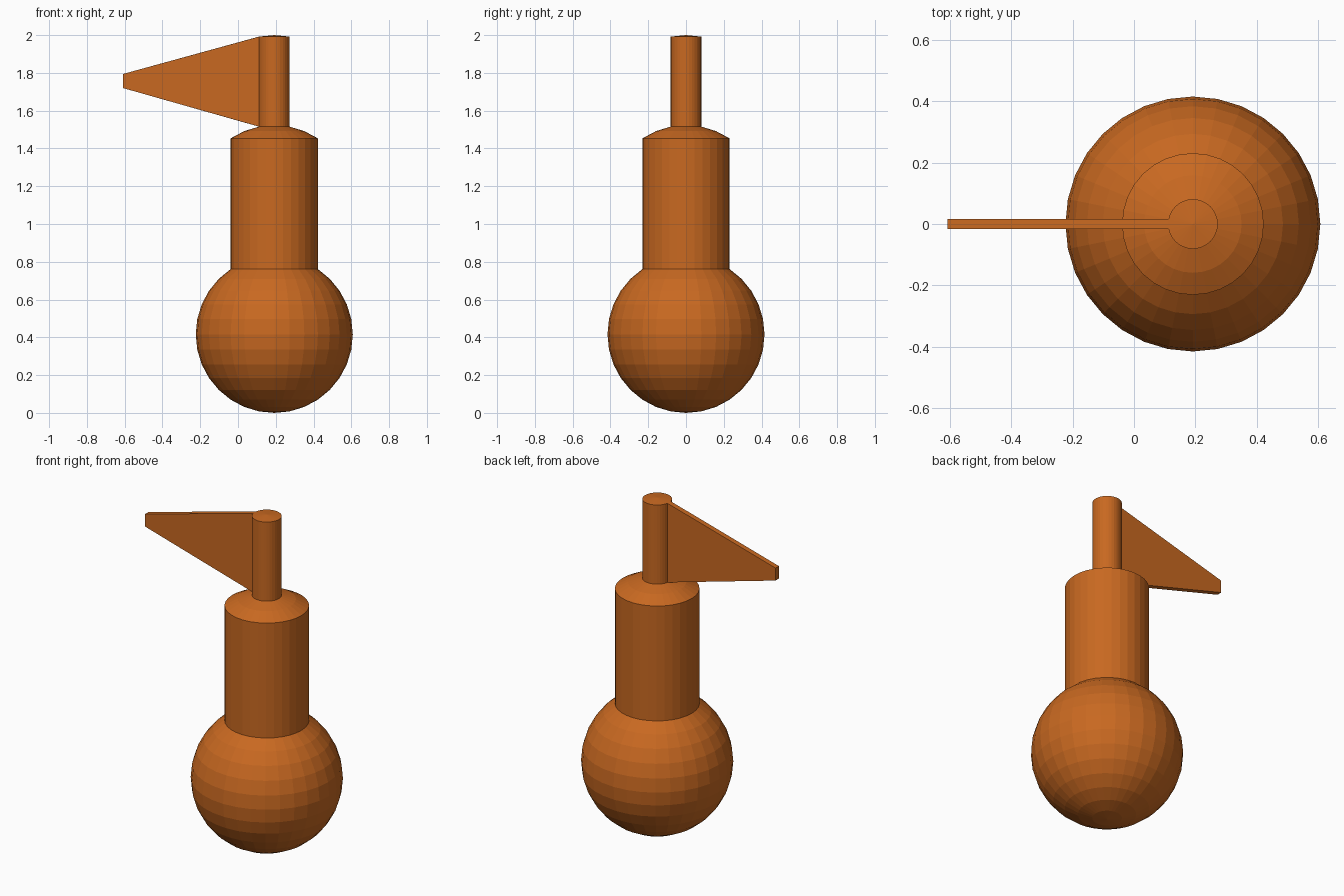
import bpy, bmesh
from math import sin, cos, pi
from mathutils import Vector

if "Cube" in bpy.data.objects:
    bpy.data.objects.remove(bpy.data.objects["Cube"])

R = 0.4157           # ball radius
CX = 0.192           # x of the turning axis
SEGS, RINGS = 32, 16
NECK_LIFT = 0.692    # height of the wide neck
TOP = 2.0


def ring(i, lift=0.0):
    """Profile point on ring i of the ball, counted from its top pole."""
    a = pi * i / RINGS
    return Vector((R * sin(a), 0, R + R * cos(a) + lift))


# Profile: ball, wide neck with domed shoulder, thin pole with domed tip
tip_lift = TOP - 2 * R
profile = [ring(i) for i in range(RINGS, 2, -1)]
profile += [ring(i, NECK_LIFT) for i in (3, 2, 1)]
profile += [ring(i, tip_lift) for i in (1, 0)]

bm = bmesh.new()
verts = [bm.verts.new(p) for p in profile]
edges = [bm.edges.new(pair) for pair in zip(verts, verts[1:])]
bmesh.ops.spin(bm, geom=verts + edges, cent=(0, 0, 0), axis=(0, 0, 1),
               angle=2 * pi, steps=SEGS, use_merge=False)
bmesh.ops.remove_doubles(bm, verts=bm.verts, dist=1e-4)
bmesh.ops.recalc_face_normals(bm, faces=bm.faces)

# Flag: the two pole faces on the -x side pulled out and tapered
pole = [f for f in bm.faces
        if 1.6 < f.calc_center_median().z < 1.9 and f.normal.x < -0.99]
out = bmesh.ops.extrude_face_region(bm, geom=pole)
bmesh.ops.delete(bm, geom=[f for f in pole if f.is_valid], context='FACES')
for v in out["geom"]:
    if isinstance(v, bmesh.types.BMVert):
        v.co.x = -0.608 - CX
        v.co.z = 1.757 + (0.0375 if v.co.z > 1.757 else -0.0375)
bmesh.ops.recalc_face_normals(bm, faces=bm.faces)

bmesh.ops.translate(bm, verts=bm.verts, vec=(CX, 0, 0))
mesh = bpy.data.meshes.new("ball_and_flag_pole")
bm.to_mesh(mesh)
bm.free()
obj = bpy.data.objects.new("ball_and_flag_pole", mesh)
bpy.context.collection.objects.link(obj)

mat = bpy.data.materials.new("orange")
mat.diffuse_color = (0.58, 0.14, 0.015, 1)
mat.use_nodes = True
mat.node_tree.nodes["Principled BSDF"].inputs["Base Color"].default_value = mat.diffuse_color
mesh.materials.append(mat)
